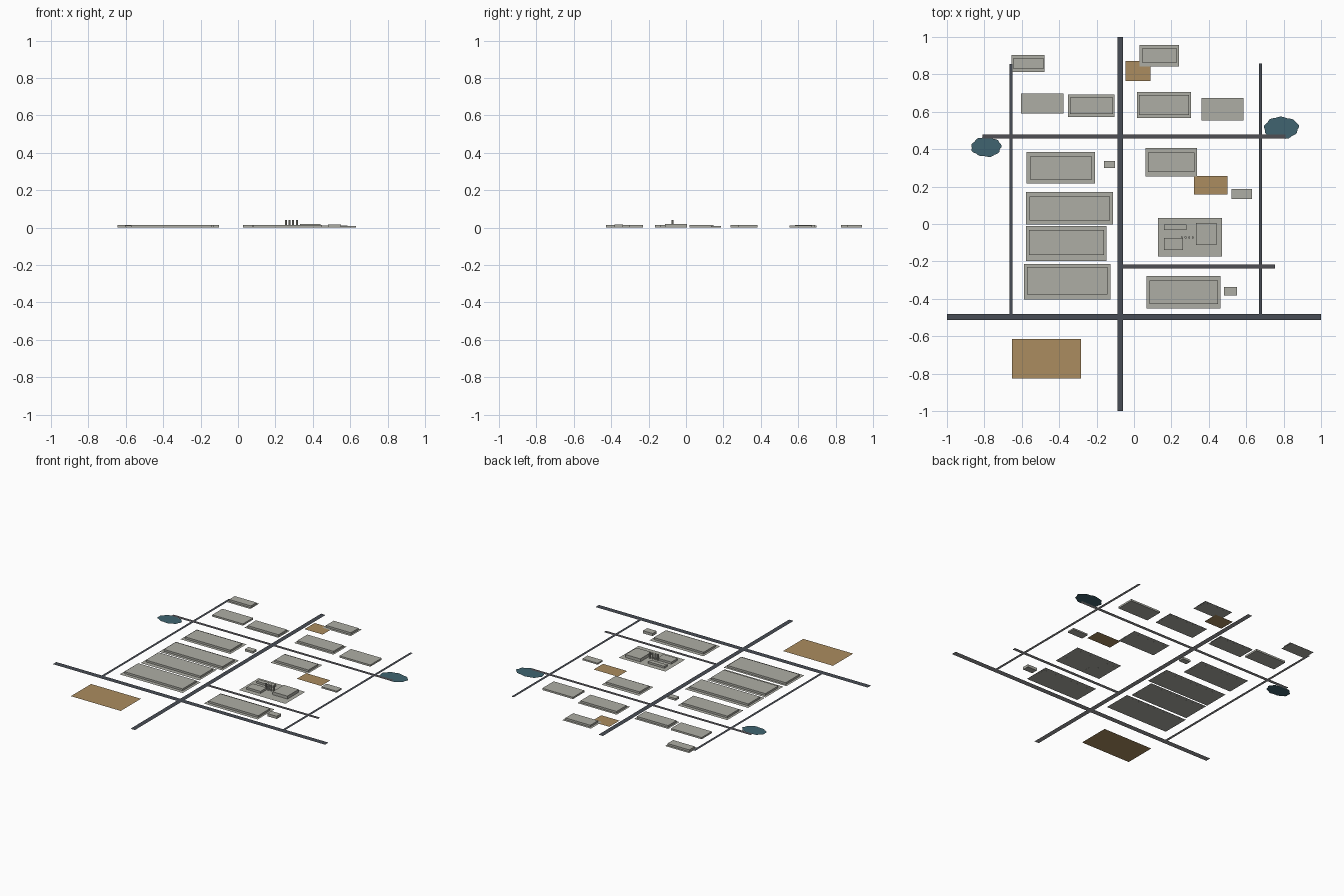
import bpy, bmesh, math

cube = bpy.data.objects.get("Cube")
if cube:
    bpy.data.objects.remove(cube, do_unlink=True)


def material(name, r, g, b):
    m = bpy.data.materials.new(name)
    m.use_nodes = True
    m.diffuse_color = (r, g, b, 1)
    m.node_tree.nodes["Principled BSDF"].inputs["Base Color"].default_value = (r, g, b, 1)
    return m


CONCRETE = material("concrete grey", .42, .42, .375)
ASPHALT = material("dark asphalt", .064, .073, .09)
LANE = material("worn asphalt", .078, .077, .087)
ROADBED = material("roadbed grey", .35, .35, .36)
SOIL = material("bare soil", .41, .265, .115)
WATER = material("pond water", .05, .127, .16)


def finish(bm, name, mat):
    me = bpy.data.meshes.new(name)
    bm.to_mesh(me)
    bm.free()
    me.materials.append(mat)
    bpy.context.collection.objects.link(bpy.data.objects.new(name, me))


def sheet(name, points, z, mat):
    """Flat ground area facing up."""
    bm = bmesh.new()
    bm.faces.new([bm.verts.new((x, y, z)) for x, y in points])
    finish(bm, name, mat)


def plate(name, x0, x1, y0, y1, z, mat):
    sheet(name, [(x0, y0), (x1, y0), (x1, y1), (x0, y1)], z, mat)


def road(name, x0, x1, y0, y1, z, mat):
    """Asphalt surface over a pale roadbed."""
    plate(name, x0, x1, y0, y1, z, mat)
    plate(name + "_bed", x0, x1, y0, y1, 0, ROADBED)


def block(name, x0, x1, y0, y1, top):
    """Closed building volume standing on the ground."""
    bm = bmesh.new()
    bmesh.ops.create_cube(bm, size=1)
    for v in bm.verts:
        v.co = (x1 if v.co.x > 0 else x0, y1 if v.co.y > 0 else y0,
                top if v.co.z > 0 else .0003)
    finish(bm, name, CONCRETE)


def hall(name, x0, x1, y0, y1, left, right, bottom, upper):
    """Paved plot with a building inset from its edges."""
    plate(name + "_plot", x0, x1, y0, y1, .0005, CONCRETE)
    block(name, x0 + left, x1 - right, y0 + bottom, y1 - upper, .013)


# Roads
road("main_road_long", -.089, -.058, -1, 1, .0014, ASPHALT)
road("main_road_cross", -1, 1, -.514, -.48, .0015, ASPHALT)
road("left_side_road", -.666, -.65, -.48, .855, .0012, ASPHALT)
road("right_side_road", .668, .684, -.48, .857, .0012, ASPHALT)
road("rear_lane", -.81, .81, .458, .479, .0013, LANE)
road("front_lane", -.06, .755, -.237, -.216, .0013, LANE)

# Soil fields
plate("rear_field", -.046, .088, .764, .871, .0002, SOIL)
plate("middle_field", .322, .5, .158, .256, .0002, SOIL)
plate("front_field", -.651, -.284, -.826, -.614, .0002, SOIL)

# Halls on paved plots
hall("rear_left_hall", -.655, -.478, .812, .903, .01, .007, .016, .016)
hall("rear_right_hall", .03, .24, .842, .957, .015, .012, .018, .016)
hall("back_row_left_hall", -.354, -.104, .573, .693, .012, .009, .014, .016)
hall("back_row_right_hall", .016, .306, .566, .705, .012, .012, .017, .016)
hall("left_hall_1", -.574, -.208, .217, .386, .017, .016, .022, .025)
hall("left_hall_2", -.577, -.112, -.002, .171, .017, .016, .022, .025)
hall("left_hall_3", -.577, -.146, -.198, -.012, .016, .014, .031, .021)
hall("left_hall_4", -.588, -.125, -.403, -.215, .016, .018, .026, .016)
hall("right_hall", .061, .336, .255, .406, .014, .013, .023, .025)
hall("front_right_hall", .066, .462, -.453, -.277, .016, .013, .024, .026)

# Plain buildings and sheds
block("back_row_left_store", -.604, -.378, .592, .698, .012)
block("back_row_right_store", .36, .586, .553, .673, .012)
block("middle_shed", -.16, -.101, .3, .338, .014)
block("right_shed", .52, .632, .133, .186, .01)
block("front_shed", .482, .552, -.381, -.337, .018)

# Plant with its chimney row
plate("plant_yard", .129, .471, -.174, .033, .0005, CONCRETE)
block("plant_rear_wing", .16, .28, -.032, -.002, .013)
block("plant_front_wing", .16, .263, -.139, -.074, .014)
block("plant_main_hall", .332, .442, -.112, .006, .02)
for i in range(4):
    bm = bmesh.new()
    bmesh.ops.create_cone(bm, cap_ends=True, segments=10, radius1=.006,
                          radius2=.006, depth=.04)
    bmesh.ops.translate(bm, verts=bm.verts, vec=(.256 + .0195 * i, -.072, .0205))
    finish(bm, f"chimney_{i + 1}", CONCRETE)


def pond(name, cx, cy, rx, ry, phase):
    """Pond with a scalloped shore."""
    shore = []
    for i in range(60):
        a = math.tau * i / 60
        r = .95 + .035 * math.sin(9 * a + phase) + .02 * math.sin(4 * a)
        shore.append((cx + rx * r * math.cos(a), cy + ry * r * math.sin(a)))
    sheet(name, shore, .0004, WATER)


pond("left_pond", -.79, .412, .084, .055, .8)
pond("right_pond", .788, .514, .097, .061, 0)
